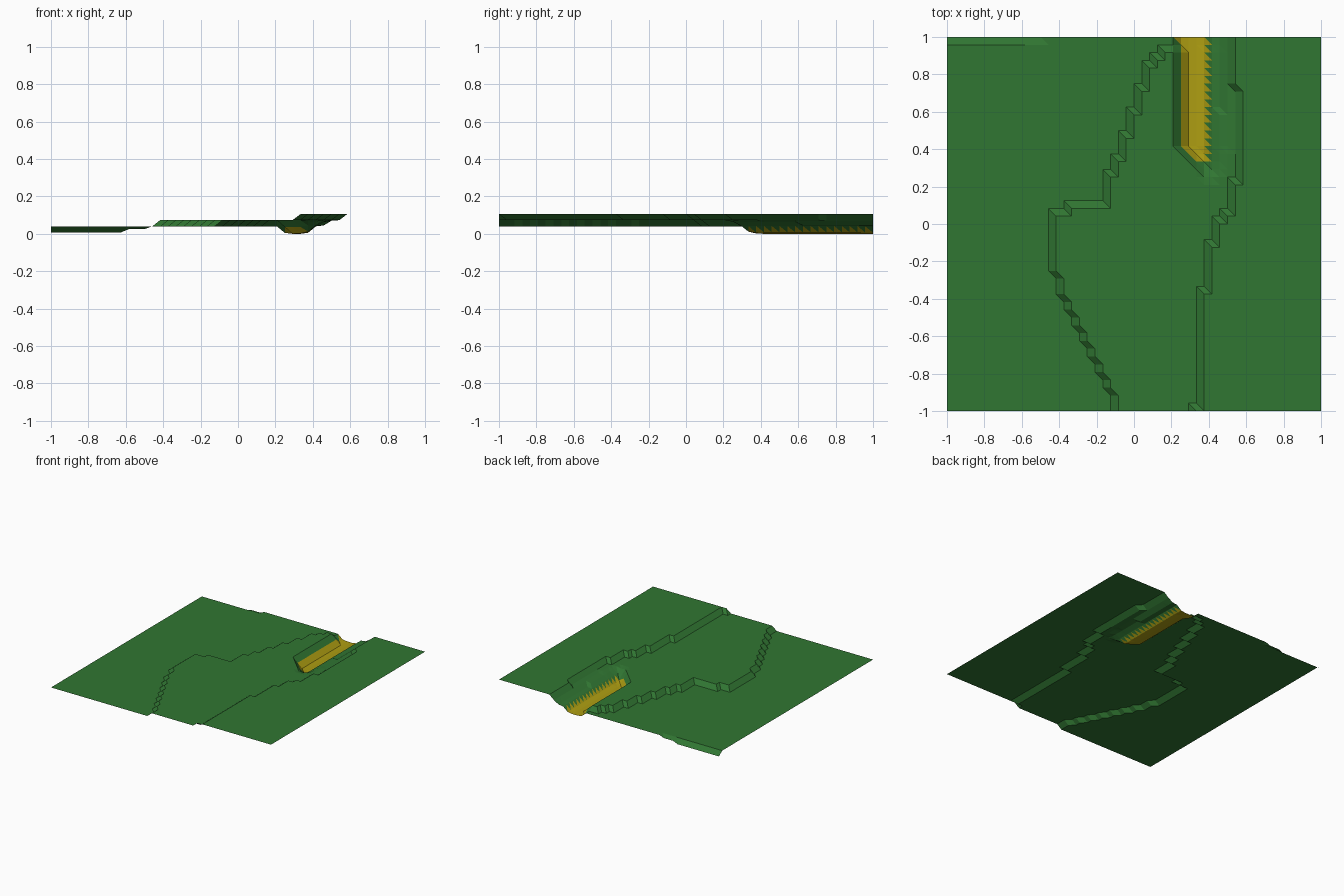
import bpy, bmesh

if "Cube" in bpy.data.objects:
    bpy.data.objects.remove(bpy.data.objects["Cube"])

N = 48                                       # grid cells per side
LOW, MID, HIGH, SUNK, BED = 0.04, 0.073, 0.105, 0.008, 0.0

# Contour steps as (last row, last column on the lower side)
LOWER_STEP = [(2, 21), (4, 20), (6, 19), (8, 18), (10, 17), (12, 16), (14, 15),
              (17, 14), (25, 13), (26, 15), (30, 20), (32, 21), (35, 22),
              (38, 23), (41, 24), (44, 25), (45, 26), (46, 27), (48, 33)]
UPPER_STEP = [(0, 31), (15, 32), (21, 33), (24, 34), (25, 35), (29, 36),
              (41, 37), (48, 36)]
# Ravine cross-sections starting at a column, by row; the head is tapered
RAVINE_HEAD = {30: (33, [0.068, 0.065]),
               31: (33, [0.045, 0.045, 0.066]),
               32: (32, [0.037, 0.012, 0.042, 0.063]),
               33: (31, [0.036, 0.002, 0.006, 0.042, 0.063])}


def column(steps, row):
    return next(c for last, c in steps if row <= last)


def ravine(row):
    if row in RAVINE_HEAD:
        return RAVINE_HEAD[row]
    if row > 46:                             # open end at the back edge
        return 29, [0.04, 0.005, BED, BED, 0.006, 0.04, 0.045, 0.07]
    if row > 38:
        return 30, [0.036, BED, BED, 0.008, 0.042, 0.046, 0.07]
    return 30, [0.036, BED, BED, 0.008, 0.042, 0.062, 0.07]


def height(i, j):
    # back left edge drops away
    if j == N and i < 13:
        return SUNK if i < 10 else 0.025
    if j >= 30:
        start, profile = ravine(j)
        if 0 <= i - start < len(profile):
            return profile[i - start]
    if i > column(UPPER_STEP, j):
        return HIGH
    if i > column(LOWER_STEP, j):
        return MID
    return LOW


def material(name, color):
    m = bpy.data.materials.new(name)
    m.diffuse_color = (*color, 1)
    m.use_nodes = True
    m.node_tree.nodes["Principled BSDF"].inputs["Base Color"].default_value = m.diffuse_color
    return m


# Terrain sheet: terraced grid of triangles
bm = bmesh.new()
grid = [[bm.verts.new((-1 + 2 * i / N, -1 + 2 * j / N, height(i, j)))
         for i in range(N + 1)] for j in range(N + 1)]
for j in range(N):
    for i in range(N):
        a, b = grid[j][i], grid[j][i + 1]
        c, d = grid[j + 1][i + 1], grid[j + 1][i]
        for tri in ((a, b, d), (b, c, d)):
            f = bm.faces.new(tri)
            # sandy ravine bed by height, away from the sunken edge
            mean_z = sum(v.co.z for v in tri) / 3
            f.material_index = int(mean_z < 0.0265 and i > 20)
mesh = bpy.data.meshes.new("terrain")
bm.to_mesh(mesh)
bm.free()
mesh.materials.append(material("grass green", (0.03, 0.18, 0.032)))
mesh.materials.append(material("sand yellow", (0.42, 0.34, 0.006)))
terrain = bpy.data.objects.new("terrain", mesh)
bpy.context.collection.objects.link(terrain)
